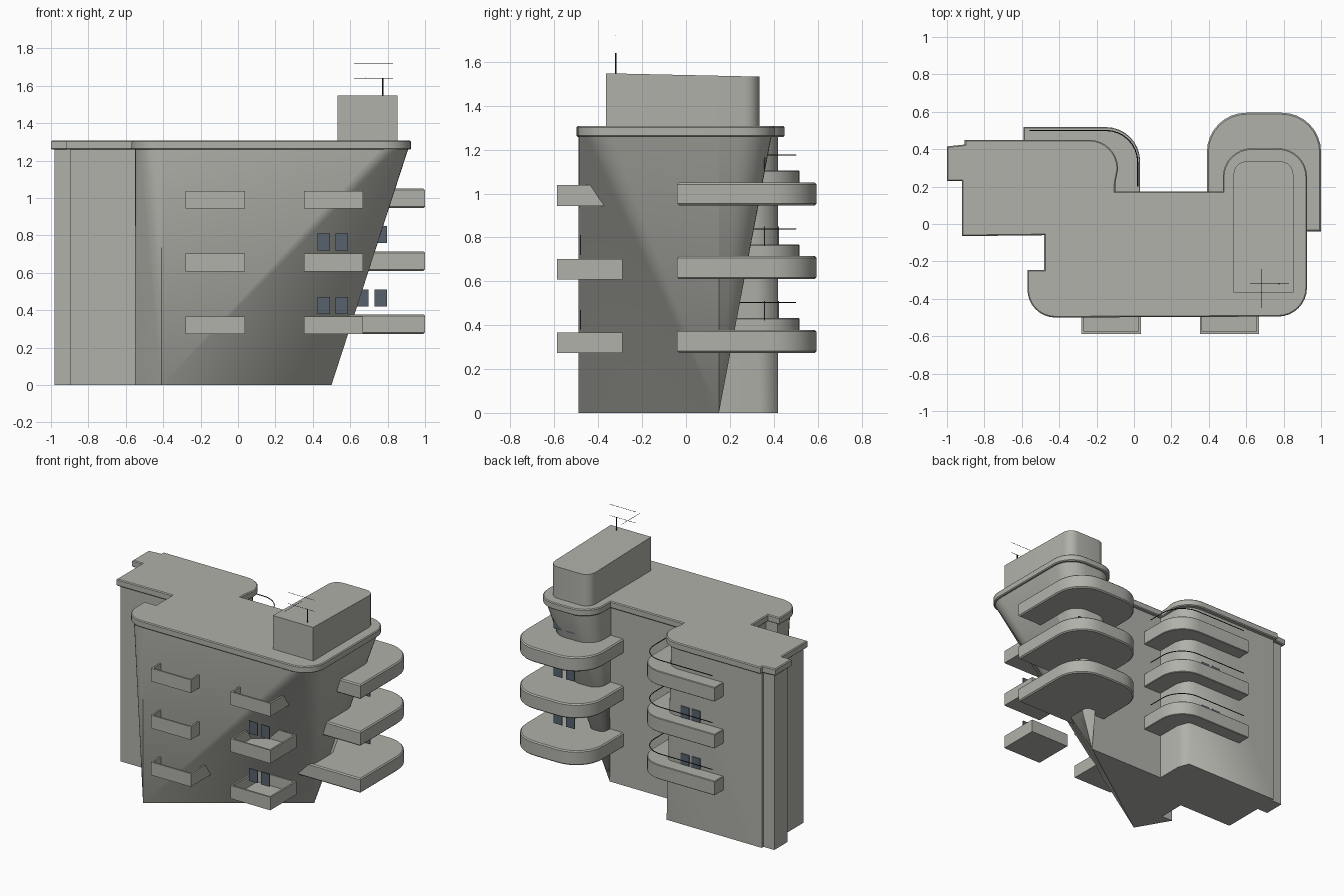
import bpy, bmesh, math
from mathutils import Vector

if "Cube" in bpy.data.objects:
    bpy.data.objects.remove(bpy.data.objects["Cube"])


def material(name, rgb):
    m = bpy.data.materials.new(name)
    m.diffuse_color = (*rgb, 1)
    m.use_nodes = True
    m.node_tree.nodes["Principled BSDF"].inputs["Base Color"].default_value = m.diffuse_color
    return m


CONCRETE = material("pale concrete", (0.44, 0.44, 0.405))
GLASS = material("slate glass", (0.095, 0.12, 0.15))
METAL = material("dark metal", (0.02, 0.02, 0.022))


def arc(cx, cy, r, a0, a1, n=8):
    """Points on a horizontal arc, angles in degrees."""
    out = []
    for i in range(n + 1):
        a = math.radians(a0 + (a1 - a0) * i / n)
        out.append((cx + r * math.cos(a), cy + r * math.sin(a)))
    return out


def finish(bm, name, mat, smooth=True):
    bmesh.ops.recalc_face_normals(bm, faces=bm.faces)
    me = bpy.data.meshes.new(name)
    bm.to_mesh(me)
    bm.free()
    me.materials.append(mat)
    ob = bpy.data.objects.new(name, me)
    bpy.context.collection.objects.link(ob)
    bpy.context.view_layer.objects.active = ob
    ob.select_set(True)
    if smooth:
        bpy.ops.object.shade_smooth_by_angle(angle=math.radians(28))
    ob.select_set(False)
    return ob


def prism(name, outline, z0, z1, bevel=0.0, mat=CONCRETE):
    """Vertical extrusion of an outline, with optional rim bevel."""
    bm = bmesh.new()
    f = bm.faces.new([bm.verts.new((x, y, z0)) for x, y in outline])
    ext = bmesh.ops.extrude_face_region(bm, geom=[f])["geom"]
    for v in ext:
        if isinstance(v, bmesh.types.BMVert):
            v.co.z = z1
    if bevel:
        rim = [e for e in bm.edges if abs(e.verts[0].co.z - e.verts[1].co.z) < 1e-6]
        bmesh.ops.bevel(bm, geom=rim, offset=bevel, segments=1, affect='EDGES')
    return finish(bm, name, mat)


def hull(name, bottom, top, z0, z1):
    """Convex solid stretched between two different outlines."""
    bm = bmesh.new()
    for pts, z in ((bottom, z0), (top, z1)):
        for p in pts:
            bm.verts.new((p[0], p[1], p[2] if len(p) > 2 else z))
    res = bmesh.ops.convex_hull(bm, input=bm.verts)
    loose = [v for v in bm.verts if not v.link_faces]
    bmesh.ops.delete(bm, geom=loose, context='VERTS')
    bmesh.ops.dissolve_limit(bm, angle_limit=0.01, verts=bm.verts, edges=bm.edges)
    return finish(bm, name, CONCRETE)


def box(name, x0, x1, y0, y1, z0, z1, mat=CONCRETE):
    return prism(name, [(x0, y0), (x1, y0), (x1, y1), (x0, y1)], z0, z1, 0, mat)


def rod(name, pts, r):
    cu = bpy.data.curves.new(name, 'CURVE')
    cu.dimensions = '3D'
    cu.bevel_depth = r
    cu.bevel_resolution = 1
    cu.use_fill_caps = True
    sp = cu.splines.new('POLY')
    sp.points.add(len(pts) - 1)
    for p, co in zip(sp.points, pts):
        p.co = (*co, 1)
    cu.materials.append(METAL)
    ob = bpy.data.objects.new(name, cu)
    bpy.context.collection.objects.link(ob)


ROOF = 1.262

# Main block: rounded roof outline narrowing to a triangular foot
front_right = arc(0.76, -0.34, 0.15, -90, 0)
hull("main_block",
     [(-0.41, -0.49), (0.5, 0.15), (-0.46, 0.15), (-0.46, -0.25)],
     [(-0.46, 0.15), (-0.46, -0.25), (-0.41, -0.49), *front_right, (0.91, 0.15)],
     0, ROOF)
hull("front_left_corner",
     [(-0.55, -0.25), (-0.41, -0.49), (-0.41, -0.25)],
     [(-0.55, -0.25), *arc(-0.41, -0.35, 0.14, 180, 270), (-0.41, -0.25)],
     0, ROOF)

# Tower: inverted cone running down to one point
hull("cone_tower", [(0.5, 0.15)],
     [*front_right[-1:], *arc(0.76, 0.24, 0.15, 0, 90), *arc(0.64, 0.24, 0.15, 90, 180),
      (0.49, 0.15)], 0, ROOF)

# Rear wing with its stair strip
hull("rear_wing",
     [(-0.895, -0.05), (-0.11, -0.05), (-0.11, 0.34), (-0.14, 0.42), (-0.895, 0.42)],
     [(-0.895, -0.05), (-0.11, -0.05), *arc(-0.25, 0.28, 0.14, 0, 90), (-0.895, 0.42)],
     0, ROOF)
box("side_strip", -0.98, -0.88, 0.25, 0.4, 0, ROOF)

# Roof slab
prism("roof_slab", [
    (-1, 0.23), (-0.92, 0.23), (-0.92, -0.065), (-0.48, -0.06), (-0.48, -0.245),
    (-0.57, -0.245), *arc(-0.42, -0.35, 0.15, 180, 270), *arc(0.77, -0.34, 0.155, -90, 0),
    *arc(0.77, 0.25, 0.155, 0, 90), *arc(0.63, 0.25, 0.155, 90, 180), (0.475, 0.175),
    (-0.1, 0.175), (-0.1, 0.215), *arc(-0.24, 0.295, 0.155, 0, 90), (-0.905, 0.45),
    (-0.905, 0.425), (-1, 0.415)], 1.258, 1.307, 0.006)

# Roof house with rounded rear and slightly sloping top
house = [(0.532, -0.365), (0.852, -0.365), *arc(0.782, 0.265, 0.07, 0, 90, 5),
         *arc(0.602, 0.265, 0.07, 90, 180, 5)]
hull("roof_house", house,
     [(x, y, 1.548 - max(0, y + 0.365) * 0.022) for x, y in house], 1.3, 1.548)

# Roof aerial
rod("aerial_mast", [(0.775, -0.32, 1.54), (0.775, -0.32, 1.64)], 0.004)
for z in (1.64, 1.72):
    rod("aerial_bar", [(0.62, -0.32, z), (0.83, -0.32, z)], 0.0012)
rod("aerial_cross_bar", [(0.68, -0.45, 1.645), (0.68, -0.24, 1.645)], 0.0012)

# Balconies, one set per floor
tower_deck = [(0.39, -0.04), (1.0, -0.04), *arc(0.79, 0.385, 0.21, 0, 90),
              *arc(0.6, 0.385, 0.21, 90, 180)]
wing_curve = arc(-0.15, 0.335, 0.183, 0, 90)
wing_deck = [(-0.59, 0.4), (-0.2, 0.4), (-0.2, 0.12), (0.033, 0.12), *wing_curve, (-0.59, 0.518)]
for i in range(3):
    up = 0.336 * i
    prism("tower_balcony", tower_deck, 0.274 + up, 0.378 + up, 0.008)
    prism("wing_balcony", wing_deck, 0.33 + up, 0.432 + up, 0.004)
    rail = [(0.02, 0.2)] + arc(-0.15, 0.33, 0.17, 0, 90) + [(-0.56, 0.5)]
    rod("wing_railing", [(x, y, 0.503 + up) for x, y in rail], 0.003)
    # Open trays on the front
    for x0, x1 in ((-0.28, 0.037), (0.352, 0.667)):
        z0, z1, t = 0.272 + up, 0.366 + up, 0.012
        box("tray_floor", x0 + t, x1 - t, -0.575, -0.29, z0, z0 + 0.015)
        box("tray_front", x0, x1, -0.587, -0.575, z0, z1)
        box("tray_back", x0, x1, -0.302, -0.29, z0, z1)
        for x in (x0, x1 - t):
            box("tray_side", x, x + t, -0.575, -0.302, z0, z1)

# Window pairs: (left edges, y, base height, floors)
for xs, y, z, floors in (((0.425, 0.522), -0.484, 0.38, 2),
                         ((0.632, 0.73), 0.355, 0.42, 3),
                         ((-0.41, -0.32), 0.419, 0.42, 2)):
    for i in range(floors):
        for x in xs:
            zz = z + 0.34 * i
            box("window", x, x + 0.067, y, y + 0.006, zz, zz + 0.09, GLASS)
